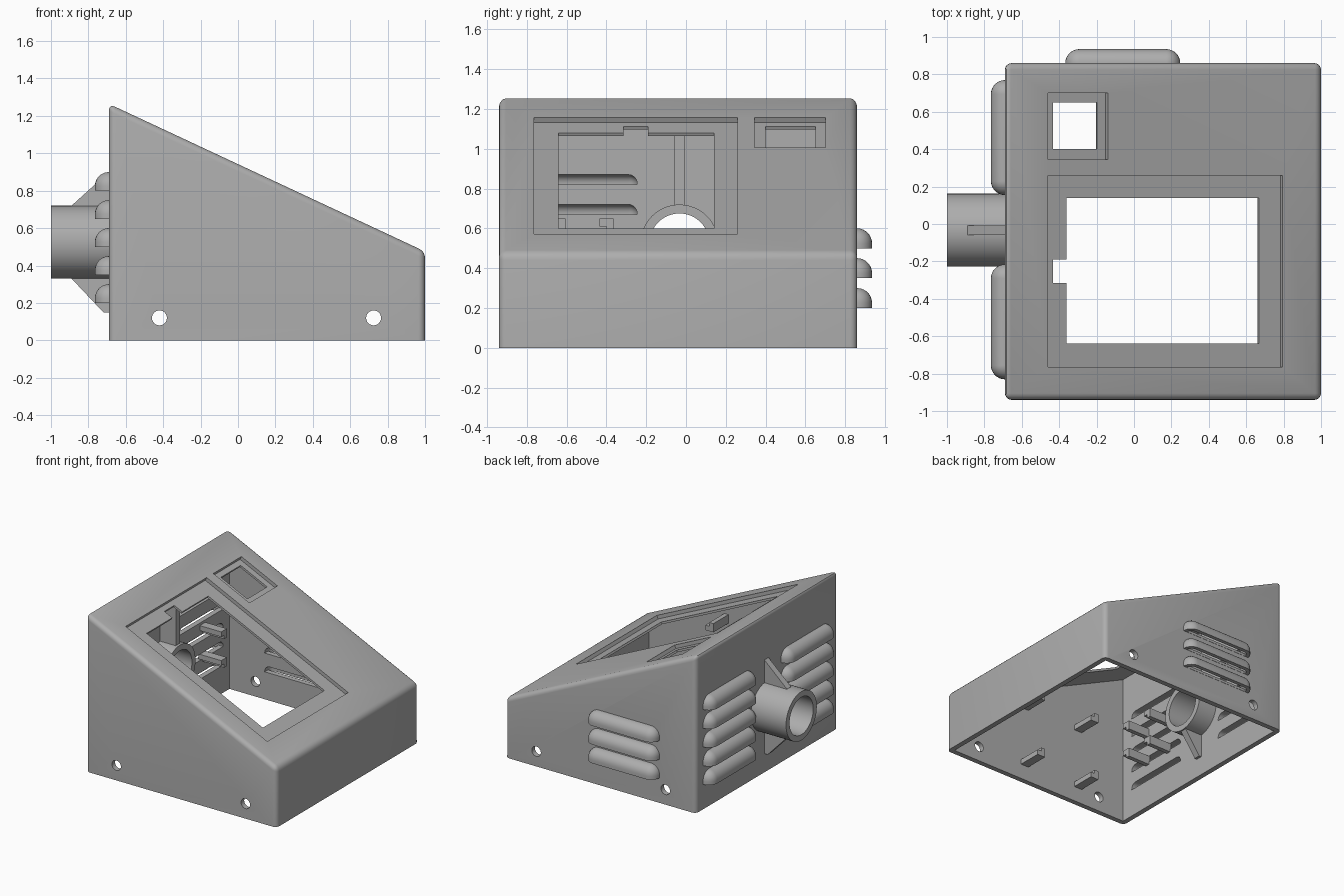
import bpy, bmesh
from math import sin, cos, pi
from mathutils import Vector

old = bpy.data.objects.get("Cube")
if old:
    bpy.data.objects.remove(old, do_unlink=True)

grey = bpy.data.materials.new("plain grey")
grey.use_nodes = True
COLOR = (0.42, 0.42, 0.42, 1)
grey.diffuse_color = COLOR
grey.node_tree.nodes["Principled BSDF"].inputs["Base Color"].default_value = COLOR

LEFT, RIGHT, FRONT, BACK = -0.69, 1.0, -0.94, 0.86
WALL = 0.04
TUBE_Y, TUBE_Z = -0.033, 0.525
NORMAL = Vector((0.423, 0, 0.906))
parts = []


def roof(x):
    return 0.942 - 0.467 * x


def hull(name, points, round_edges=0):
    """Convex solid around the points, optionally rounded above the base."""
    bm = bmesh.new()
    for p in points:
        bm.verts.new(p)
    bmesh.ops.remove_doubles(bm, verts=bm.verts, dist=1e-5)
    res = bmesh.ops.convex_hull(bm, input=bm.verts)
    junk = set(res["geom_interior"]) | set(res["geom_unused"])
    junk = [v for v in junk if isinstance(v, bmesh.types.BMVert)]
    bmesh.ops.delete(bm, geom=junk, context="VERTS")
    bmesh.ops.dissolve_limit(bm, angle_limit=0.01, verts=bm.verts, edges=bm.edges)
    if round_edges:
        edges = [e for e in bm.edges if max(v.co.z for v in e.verts) > 0.01]
        bmesh.ops.bevel(bm, geom=edges, offset=round_edges, segments=4,
                        profile=0.5, affect="EDGES")
    bmesh.ops.recalc_face_normals(bm, faces=bm.faces)
    mesh = bpy.data.meshes.new(name)
    bm.to_mesh(mesh)
    bm.free()
    mesh.materials.append(grey)
    obj = bpy.data.objects.new(name, mesh)
    bpy.context.collection.objects.link(obj)
    return obj


def part(name, points, round_edges=0):
    obj = hull(name, points, round_edges)
    parts.append(obj)
    return obj


def cut(targets, points):
    cutter = hull("cutter", points)
    cutter.hide_render = True
    for obj in targets:
        mod = obj.modifiers.new("cut", "BOOLEAN")
        mod.operation = "DIFFERENCE"
        mod.solver = "EXACT"
        mod.object = cutter
        bpy.context.view_layer.objects.active = obj
        bpy.ops.object.modifier_apply(modifier=mod.name)
    bpy.data.objects.remove(cutter, do_unlink=True)


def box(x0, x1, y0, y1, z0, z1):
    return [(x, y, z) for x in (x0, x1) for y in (y0, y1) for z in (z0, z1)]


def slab(profile, y0, y1):
    return [(x, y, z) for x, z in profile for y in (y0, y1)]


def rod(axis, start, end, a, b, r, n=48):
    """Round bar along x or y; a and b are its centre in the other axes."""
    pts = []
    for i in range(n):
        u, v = a + r * cos(2 * pi * i / n), b + r * sin(2 * pi * i / n)
        pts += [(t, u, v) if axis == "x" else (u, t, v) for t in (start, end)]
    return pts


def roof_cut(x0, x1, y0, y1, depth):
    """Points of a box sunk square to the sloping roof."""
    return [Vector((x, y, roof(x))) + NORMAL * t
            for x in (x0, x1) for y in (y0, y1) for t in (0.1, -depth)]


def hood(origin, along, out, length, r, height, low, inset):
    """Louvre shape with rounded top and ends, flat underneath."""
    pts = []
    n = 7
    for s in (-1, 1):
        for i in range(n + 1):
            for j in range(n + 1):
                el, az = i / n * pi / 2, j / n * pi / 2
                a = s * (length / 2 - r + r * cos(el) * sin(az))
                b, c = r * cos(el) * cos(az), height - r + r * sin(el)
                for bb in (max(b, -inset), -inset):
                    for cc in (c, low):
                        pts.append(origin + along * a + out * bb + Vector((0, 0, cc)))
    return pts


# Wedge shell, open underneath
shell = part("housing", slab([(LEFT, 0), (RIGHT, 0), (RIGHT, roof(RIGHT)),
                              (LEFT, roof(LEFT))], FRONT, BACK), 0.035)
xl, xr, drop = LEFT + WALL, RIGHT - WALL, 0.05
cut([shell], slab([(xl, -0.1), (xr, -0.1), (xr, roof(xr) - drop),
                   (xl, roof(xl) - drop)], FRONT + WALL, BACK - WALL))

# Screen and switch openings with shallow recesses
for opening in [(-0.46, 0.795, -0.765, 0.26, 0.028),
                (-0.35, 0.68, -0.64, 0.14, 0.15),
                (-0.42, -0.3, -0.315, -0.19, 0.15),
                (-0.46, -0.14, 0.345, 0.7, 0.028),
                (-0.42, -0.185, 0.4, 0.65, 0.15)]:
    cut([shell], roof_cut(*opening))

# Screw holes through both side walls
for x in (-0.42, 0.725):
    cut([shell], rod("y", -1.1, 1.1, x, 0.12, 0.04, 24))

# Louvred vents
X, Y = Vector((1, 0, 0)), Vector((0, 1, 0))
vents = [(Vector((LEFT, y, 0.2 + 0.15 * k)), Y, -X) for y in (-0.523, 0.462) for k in range(5)]
vents += [(Vector((-0.06, BACK, 0.2 + 0.15 * k)), X, Y) for k in range(3)]
for frame in vents:
    louvre = part("vent_hood", hood(*frame, 0.615, 0.075, 0.1, 0, 0.01))
    cut([shell, louvre], hood(*frame, 0.555, 0.045, 0.07, 0.02, 0.08))
    cut([louvre], hood(*frame, 0.555, 0.045, 0.07, -0.02, -0.002))

# Tube through the tall wall
tube = part("tube", rod("x", -1, -0.49, TUBE_Y, TUBE_Z, 0.195))
cut([shell, tube], rod("x", -1.1, -0.4, TUBE_Y, TUBE_Z, 0.15))

# Ribs bracing the tube on both sides of the wall
y0, y1 = TUBE_Y - 0.026, TUBE_Y + 0.026
part("outer_upper_rib", slab([(-0.89, 0.69), (-0.89, 0.72), (-0.68, 0.91), (-0.68, 0.69)], y0, y1))
part("outer_lower_rib", slab([(-0.89, 0.36), (-0.89, 0.33), (-0.72, 0.15),
                              (-0.68, 0.15), (-0.68, 0.36)], y0, y1))
part("inner_lower_rib", slab([(-0.5, 0.36), (-0.5, 0.33), (-0.63, 0.15),
                              (-0.66, 0.15), (-0.66, 0.36)], y0, y1))
part("inner_upper_rib", slab([(-0.66, 0.69), (-0.51, 0.69), (-0.51, 1.13), (-0.66, 1.2)], y0, y1))

# Board clips inside: a short arm with a raised lip
for x in (0.29, -0.22):
    for z in (0.14, 0.62):
        y = FRONT + WALL - 0.01
        part("side_clip_arm", box(x - 0.035, x + 0.035, y, y + 0.2, z - 0.02, z + 0.02))
        part("side_clip_lip", box(x - 0.035, x, y, y + 0.2, z, z + 0.05))
for y in (-0.64, -0.4, 0.48):
    for z in (0.4, 0.63):
        x = LEFT + WALL - 0.01
        part("wall_clip_arm", box(x, x + 0.2, y - 0.035, y + 0.035, z - 0.02, z + 0.02))
        part("wall_clip_lip", box(x, x + 0.2, y, y + 0.035, z - 0.05, z))

# Smooth shading on rounded parts, crisp edges elsewhere
bpy.ops.object.select_all(action="DESELECT")
for obj in parts:
    obj.select_set(True)
bpy.context.view_layer.objects.active = shell
bpy.ops.object.shade_smooth_by_angle(angle=pi / 6)
